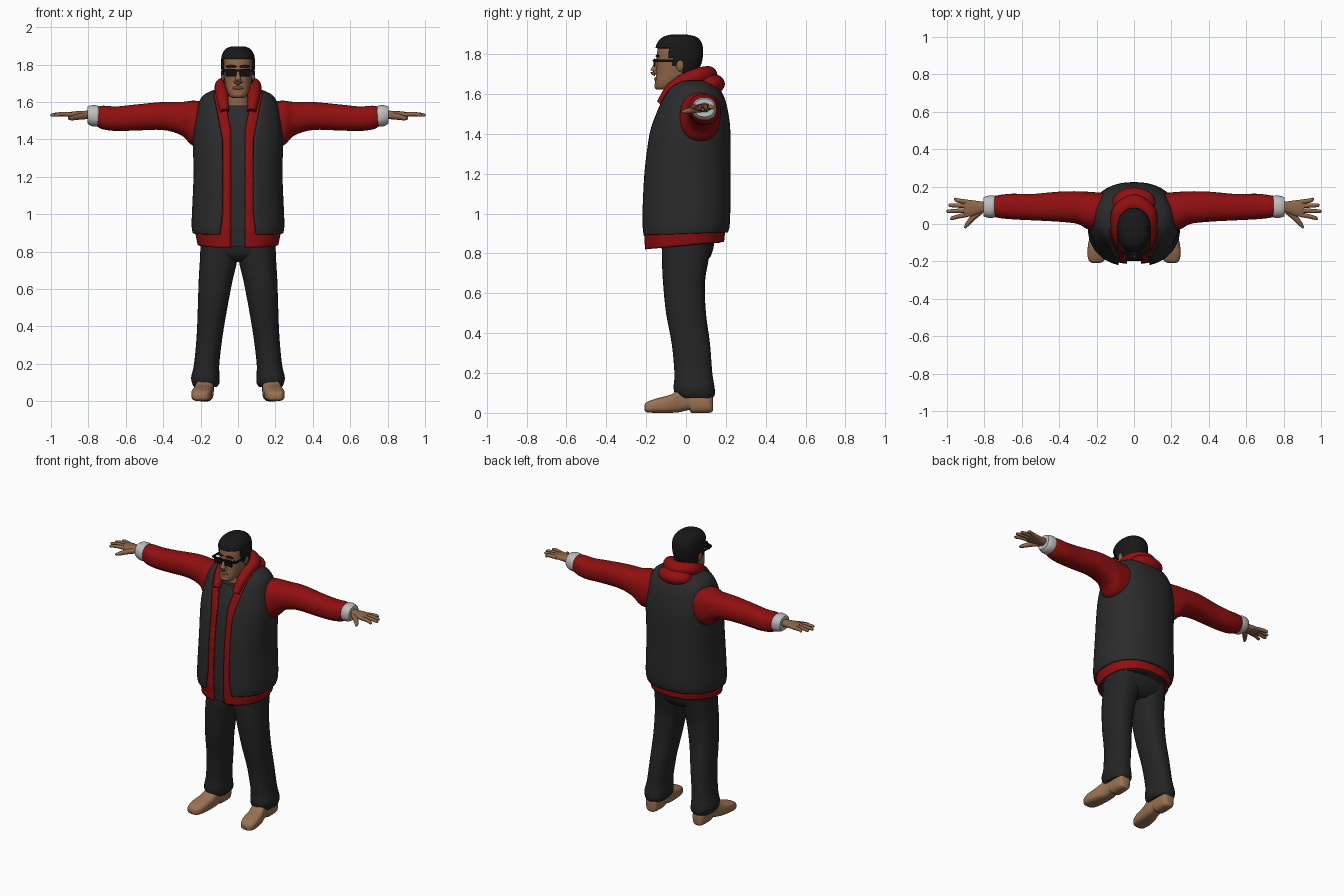
import bpy, bmesh
from math import sin, cos, asin, pi, copysign
from mathutils import Vector, Matrix

cube = bpy.data.objects.get("Cube")
if cube:
    bpy.data.objects.remove(cube, do_unlink=True)


def material(name, r, g, b):
    m = bpy.data.materials.new(name)
    m.use_nodes = True
    m.diffuse_color = (r, g, b, 1)
    shader = m.node_tree.nodes["Principled BSDF"]
    shader.inputs["Base Color"].default_value = (r, g, b, 1)
    shader.inputs["Roughness"].default_value = 0.8
    return m


charcoal = material("charcoal cloth", 0.024, 0.024, 0.024)
trouser = material("trouser cloth", 0.018, 0.018, 0.018)
red = material("red cloth", 0.28, 0.005, 0.005)
skin = material("brown skin", 0.27, 0.13, 0.065)
lip = material("lip brown", 0.17, 0.07, 0.045)
leather = material("tan leather", 0.33, 0.17, 0.085)
hair_black = material("hair black", 0.009, 0.009, 0.009)
gloss = material("glasses black", 0.004, 0.004, 0.004)
cuff_grey = material("cuff grey", 0.52, 0.52, 0.52)
parts = []


def finish(name, bm, mat, mirror=False, thick=0):
    mesh = bpy.data.meshes.new(name)
    bmesh.ops.recalc_face_normals(bm, faces=bm.faces)
    bm.to_mesh(mesh)
    bm.free()
    mesh.materials.append(mat)
    ob = bpy.data.objects.new(name, mesh)
    bpy.context.collection.objects.link(ob)
    if thick:
        mod = ob.modifiers.new("thickness", "SOLIDIFY")
        mod.thickness, mod.offset = thick, 0
    if mirror:
        ob.modifiers.new("mirror", "MIRROR").use_mirror_merge = False
    parts.append(ob)
    return ob


def smooth(keys, steps):
    """Catmull-Rom interpolation of a list of tuples."""
    out = []
    for i in range(len(keys) - 1):
        a, b, c, d = (keys[min(max(j, 0), len(keys) - 1)] for j in range(i - 1, i + 3))
        for s in range(steps):
            t = s / steps
            out.append([q + t / 2 * (r - p + t * (2 * p - 5 * q + 4 * r - e + t * (3 * (q - r) + e - p)))
                        for p, q, r, e in zip(a, b, c, d)])
    return out + [list(keys[-1])]


def loft(name, keys, mat, axis="z", power=2.3, n=32, steps=4, gap=None, slant=0, keep=None, **kw):
    """Rings (position, a0, a1, b0, b1) skinned along an axis; gap leaves the front open."""
    bm = bmesh.new()
    rings = []
    for t, a0, a1, b0, b1 in smooth(keys, steps):
        ha, hb = (a1 - a0) / 2, (b1 - b0) / 2
        open_angle = asin(min(gap(t) / ha, 0.9) ** (power / 2)) if gap else 0
        count = n + 1 if gap else n
        ring = []
        for i in range(count):
            w = -pi / 2 + open_angle + i / n * (2 * pi - 2 * open_angle)
            c, s = cos(w), sin(w)
            u = (a0 + a1) / 2 + ha * copysign(abs(c) ** (2 / power), c)
            v = (b0 + b1) / 2 + hb * copysign(abs(s) ** (2 / power), s)
            h = t + slant * v * max(0, 1 - t)
            ring.append(bm.verts.new({"z": (u, v, h), "x": (t, u, v), "y": (u, t, v)}[axis]))
        rings.append(ring)
    for lo, hi in zip(rings, rings[1:]):
        for i in range(n):
            j = (i + 1) % len(lo)
            bm.faces.new((lo[i], lo[j], hi[j], hi[i]))
    if not gap:
        bm.faces.new(rings[0])
        bm.faces.new(rings[-1])
    if keep:
        drop = [f for f in bm.faces if not keep(f.calc_center_median())]
        bmesh.ops.delete(bm, geom=drop, context="FACES")
    return finish(name, bm, mat, **kw)


def tube(name, points, mat, n=12, steps=5, flat=1.0, **kw):
    """Tapered round tube through (x, y, z, radius) points."""
    bm = bmesh.new()
    path = smooth(points, steps)
    rings = []
    for i, p in enumerate(path):
        a, b = path[max(i - 1, 0)], path[min(i + 1, len(path) - 1)]
        along = (Vector(b[:3]) - Vector(a[:3])).normalized()
        side = along.cross(Vector((0, 0, 1))).normalized()
        up = side.cross(along)
        rings.append([bm.verts.new(Vector(p[:3]) + p[3] * (side * cos(k * 2 * pi / n) + up * flat * sin(k * 2 * pi / n)))
                      for k in range(n)])
    for lo, hi in zip(rings, rings[1:]):
        for i in range(n):
            bm.faces.new((lo[i], lo[i - 1], hi[i - 1], hi[i]))
    bm.faces.new(rings[0])
    bm.faces.new(rings[-1])
    return finish(name, bm, mat, **kw)


def ball(name, place, size, mat, **kw):
    bm = bmesh.new()
    bmesh.ops.create_uvsphere(bm, u_segments=24, v_segments=16, radius=1,
                              matrix=Matrix.LocRotScale(Vector(place), None, Vector(size)))
    return finish(name, bm, mat, **kw)


def box(name, place, size, mat, bevel=0.004, **kw):
    bm = bmesh.new()
    bmesh.ops.create_cube(bm, size=1, matrix=Matrix.LocRotScale(Vector(place), None, Vector(size)))
    bmesh.ops.bevel(bm, geom=bm.edges[:], offset=bevel, segments=2, affect="EDGES")
    return finish(name, bm, mat, **kw)


# Torso layers share one set of sections: height, half width, front, back
torso = [(.84, .222, -.213, .197), (.9, .234, -.217, .203), (.96, .24, -.22, .213), (1.2, .23, -.21, .215),
         (1.4, .233, -.183, .215), (1.5, .224, -.155, .205), (1.58, .206, -.125, .185),
         (1.63, .18, -.095, .155), (1.66, .12, -.07, .12)]


def layer(inset, low, high):
    return [(z, inset - w, w - inset, f + inset, b - inset) for z, w, f, b in torso if low < z < high]


loft("shirt", layer(.022, .8, 1.6), charcoal, n=48, slant=.5)
loft("hoodie_body", layer(.01, .8, 2), red, n=64, slant=.6, thick=.008,
     gap=lambda z: .038 + max(0, z - 1.45) * .2)
loft("vest", layer(0, .88, 2), charcoal, n=64, slant=.4, thick=.016,
     gap=lambda z: .082 + max(0, z - 1.4) * .2 + max(0, 1 - z) * .15)

# Hood lying around the neck and down the back
half = [(.072, -.125, 1.55, .024), (.082, -.075, 1.62, .032), (.088, -.01, 1.665, .036), (.075, .065, 1.69, .042)]
tube("hood_collar", half + [(0, .11, 1.692, .048)] + [(-x, y, z, r) for x, y, z, r in half[::-1]],
     red, n=20, steps=8)
ball("hood_back", (0, .115, 1.65), (.115, .08, .055), red)

# Sleeves, cuffs and hands
loft("sleeves", [(.15, -.02, .165, 1.37, 1.6), (.24, -.03, .172, 1.365, 1.607), (.3, 0, .175, 1.42, 1.6),
                 (.4, .012, .173, 1.45, 1.6), (.55, .02, .16, 1.447, 1.586), (.65, .025, .162, 1.445, 1.576),
                 (.72, .032, .155, 1.453, 1.58), (.755, .04, .148, 1.47, 1.573)], red, axis="x", mirror=True)
loft("cuffs", [(.742, .04, .148, 1.475, 1.573), (.755, .032, .153, 1.468, 1.582), (.785, .034, .15, 1.472, 1.582),
               (.805, .042, .142, 1.485, 1.575)], cuff_grey, axis="x", mirror=True)
loft("palms", [(.79, .065, .12, 1.508, 1.555), (.83, .055, .122, 1.51, 1.552), (.87, .04, .128, 1.515, 1.55),
               (.91, .042, .13, 1.518, 1.545)], skin, axis="x", mirror=True)
for finger, y0, y1, tip in (("index", .05, .03, .982), ("middle", .073, .068, 1.0),
                            ("ring", .097, .1, .99), ("little", .118, .132, .962)):
    tube(finger + "_fingers", [(.89, y0, 1.532, .0125), (.94, (y0 + y1) / 2, 1.535, .0115),
                               (tip - .006, y1, 1.53, .009), (tip, y1, 1.529, .003)], skin, mirror=True)
tube("thumbs", [(.82, .07, 1.525, .018), (.86, .035, 1.52, .016), (.89, .0, 1.513, .012), (.905, -.022, 1.51, .005)],
     skin, mirror=True)

# Trousers and shoes
loft("hips", [(.745, -.1, .1, -.07, .08), (.78, -.185, .185, -.11, .12), (.84, -.2, .2, -.125, .14),
              (.92, -.2, .2, -.14, .15)], trouser)
loft("trouser_legs", [(.075, .115, .235, -.035, .135), (.095, .1, .245, -.055, .145), (.13, .098, .25, -.062, .143),
                      (.2, .1, .235, -.058, .132), (.35, .082, .221, -.072, .12), (.5, .057, .215, -.1, .1),
                      (.65, .028, .21, -.115, .095), (.75, .005, .204, -.12, .11), (.85, .002, .2, -.12, .13)],
     trouser, mirror=True)
loft("shoes", [(-.208, .18, .225, .012, .04), (-.195, .158, .242, .003, .055), (-.15, .142, .25, 0, .072),
               (-.08, .135, .24, 0, .09), (-.03, .13, .225, .004, .12), (.015, .13, .22, .014, .135),
               (.03, .13, .22, 0, .135), (.1, .13, .22, 0, .125), (.128, .14, .21, .003, .1),
               (.136, .16, .19, .015, .07)], leather, axis="y", power=3, mirror=True)

# Neck and head
loft("neck", [(1.55, -.07, .07, -.075, .075), (1.6, -.06, .06, -.07, .06), (1.68, -.058, .058, -.075, .055)], skin)
skull = [(1.622, .03, -.145, -.085), (1.632, .046, -.153, -.055), (1.66, .06, -.155, -.01), (1.7, .07, -.15, .04),
         (1.75, .076, -.147, .065), (1.8, .079, -.146, .073), (1.845, .074, -.135, .067), (1.875, .054, -.108, .043),
         (1.886, .025, -.07, 0)]
loft("head", [(z, -w, w, f, b) for z, w, f, b in skull], skin)


def hairline(p):
    return p.z > 1.832 or (p.y > -.085 and p.z > 1.78) or (p.y > -.065 and p.z > 1.745) or (p.y > -.015 and p.z > 1.69)


loft("hair", [(z + .006, -w - .007, w + .007, f - .006, b + .008) for z, w, f, b in skull], hair_black,
     n=64, steps=8, keep=hairline, thick=.01)
ball("ears", (.081, -.03, 1.745), (.011, .02, .032), skin, mirror=True)
tube("nose", [(0, -.143, 1.765, .01), (0, -.155, 1.735, .013), (0, -.162, 1.712, .017), (0, -.15, 1.7, .012)], skin)
ball("nostrils", (.014, -.151, 1.708), (.01, .011, .009), skin, mirror=True)
ball("chin", (0, -.141, 1.64), (.03, .018, .019), skin)
ball("lips", (0, -.149, 1.675), (.029, .011, .01), lip)
ball("brows", (.036, -.143, 1.79), (.03, .01, .007), hair_black, mirror=True)

# Sunglasses
box("lenses", (.038, -.158, 1.756), (.058, .012, .042), gloss, mirror=True)
box("bridge", (0, -.163, 1.768), (.03, .01, .01), gloss, bevel=.002)
box("hinges", (.074, -.148, 1.768), (.018, .022, .016), gloss, mirror=True)
box("temples", (.085, -.095, 1.766), (.007, .115, .013), gloss, bevel=.002, mirror=True)

# Smooth shading with crisp edges
for ob in parts:
    bpy.ops.object.select_all(action="DESELECT")
    ob.select_set(True)
    bpy.context.view_layer.objects.active = ob
    bpy.ops.object.shade_smooth_by_angle(angle=pi / 4)
